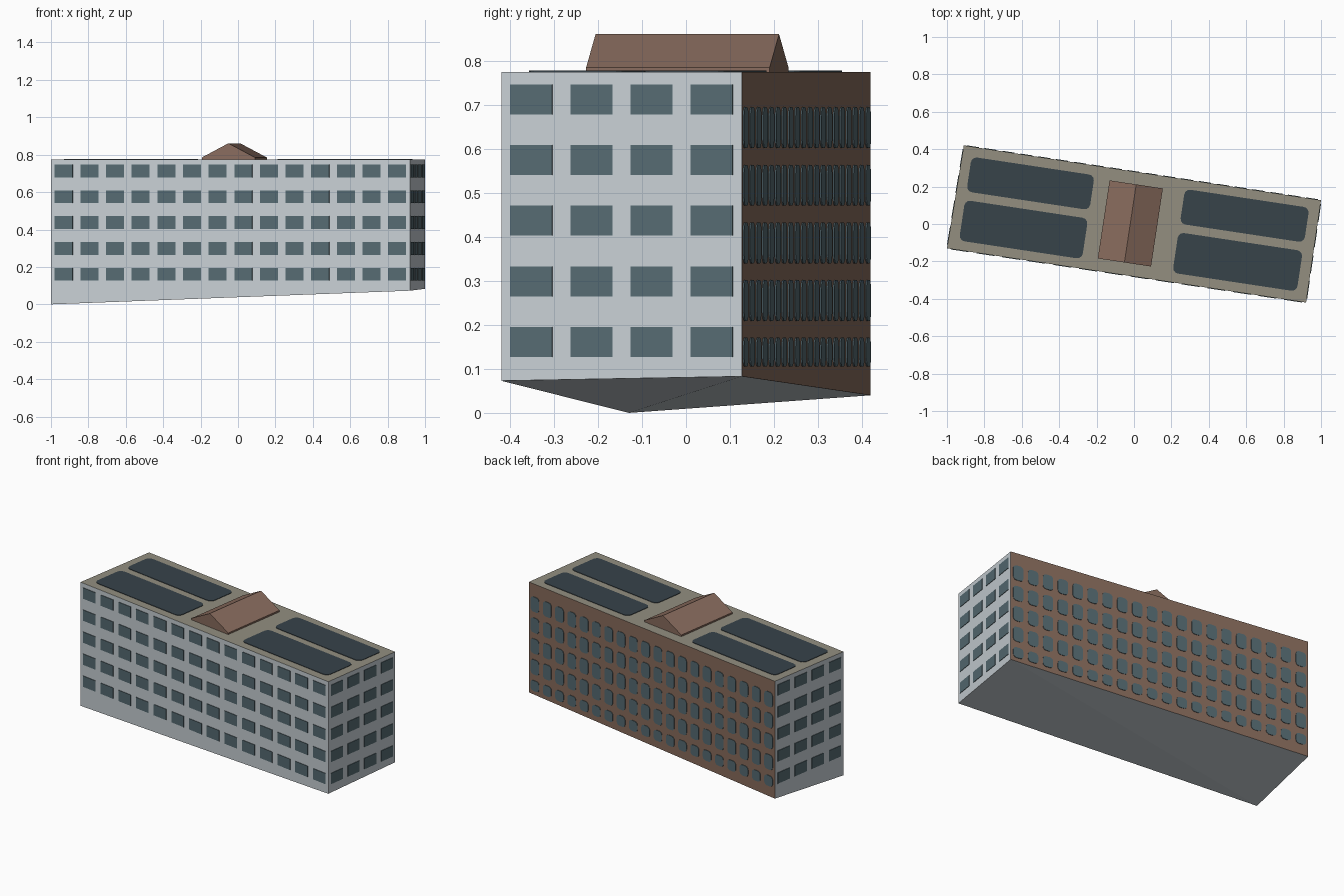
import bpy, bmesh, math
from mathutils import Vector

cube = bpy.data.objects.get("Cube")
if cube:
    bpy.data.objects.remove(cube)


def material(name, rgb):
    """Flat colour from 0-255 display values."""
    lin = [((c / 255 + 0.055) / 1.055) ** 2.4 for c in rgb] + [1.0]
    m = bpy.data.materials.new(name)
    m.use_nodes = True
    m.diffuse_color = lin
    m.node_tree.nodes["Principled BSDF"].inputs["Base Color"].default_value = lin
    return m


pale = material("pale_wall", (200, 208, 213))
brick = material("brown_wall", (137, 108, 92))
glass = material("window_glass", (86, 107, 114))
gravel = material("roof_gravel", (147, 143, 128))
panel = material("roof_panel", (55, 67, 74))
tile = material("gable_tile", (137, 108, 94))

UP = Vector((0, 0, 1))
TOP = 0.775
# Footprint corners with the sloping ground height of each
FOOT = [Vector(p) for p in ((-1, -0.13, 0), (0.92, -0.42, 0.073),
                            (1, 0.127, 0.083), (-0.91, 0.42, 0.04))]
U = (FOOT[1] - FOOT[0]).to_2d().to_3d().normalized()
V = UP.cross(U)


def finish(name, bm, mats):
    bmesh.ops.recalc_face_normals(bm, faces=bm.faces)
    mesh = bpy.data.meshes.new(name)
    bm.to_mesh(mesh)
    bm.free()
    for m in mats:
        mesh.materials.append(m)
    obj = bpy.data.objects.new(name, mesh)
    bpy.context.collection.objects.link(obj)
    return obj


def rounded(x0, x1, y0, y1, r, steps=3):
    """Outline of a rectangle with rounded corners."""
    if r == 0:
        return [(x0, y0), (x1, y0), (x1, y1), (x0, y1)]
    corners = [(x1 - r, y1 - r), (x0 + r, y1 - r), (x0 + r, y0 + r), (x1 - r, y0 + r)]
    return [(cx + r * math.cos(a), cy + r * math.sin(a))
            for q, (cx, cy) in enumerate(corners)
            for a in [(q + k / steps) * math.pi / 2 for k in range(steps + 1)]]


def plates(name, origin, right, up, rects, r, mat, thick=0.003):
    """Thin plates lying on the plane spanned by right and up."""
    bm = bmesh.new()
    out = right.cross(up) * thick
    for rect in rects:
        pts = [origin + right * x + up * y for x, y in rounded(*rect, r)]
        outer = [bm.verts.new(p + out) for p in pts]
        inner = [bm.verts.new(p - out) for p in pts]
        bm.faces.new(outer)
        for i in range(len(pts)):
            j = (i + 1) % len(pts)
            bm.faces.new((inner[i], inner[j], outer[j], outer[i]))
    finish(name, bm, [mat])


# Main block: pale walls, brown back wall, gravel roof, sloping underside
bm = bmesh.new()
low = [bm.verts.new(p) for p in FOOT]
high = [bm.verts.new((p.x, p.y, TOP)) for p in FOOT]
bm.faces.new(high).material_index = 2
bm.faces.new((low[0], low[2], low[1]))
bm.faces.new((low[0], low[3], low[2]))
for i in range(4):
    j = (i + 1) % 4
    wall = bm.faces.new((low[i], low[j], high[j], high[i]))
    wall.material_index = 1 if i == 2 else 0
finish("main_block", bm, [pale, brick, gravel])


# Windows: a regular grid on each wall
def window_grid(name, i, columns, margin, rows, r):
    a, b = (FOOT[k % 4].to_2d().to_3d() for k in (i, i + 1))
    pitch = (b - a).length / columns
    rects = [((c + margin) * pitch, (c + 1 - margin) * pitch, z0, z1)
             for c in range(columns) for z0, z1 in rows]
    plates(name, a, (b - a).normalized(), UP, rects, r, glass)


square_rows = [(0.127 + 0.138 * k, 0.195 + 0.138 * k) for k in range(5)]
round_rows = [(max(0.105, 0.078 + 0.131 * k), 0.171 + 0.131 * k) for k in range(5)]
window_grid("front_windows", 0, 14, 0.15, square_rows, 0)
window_grid("left_windows", 1, 4, 0.15, square_rows, 0)
window_grid("back_windows", 2, 20, 0.16, round_rows, 0.02)
window_grid("right_windows", 3, 4, 0.15, square_rows, 0)

# Four dark roof panels with rounded corners
spans = [(-0.912, -0.247), (0.242, 0.914)]
depths = [(0.038, 0.226), (-0.227, -0.008)]
plates("roof_panels", UP * TOP, U, V, [s + d for s in spans for d in depths], 0.03, panel)

# Gabled roof house: low eaves and a ridge running front to back
profile = [(-0.164, TOP), (0.124, TOP), (0.124, TOP + 0.01),
           (-0.02, 0.861), (-0.164, TOP + 0.01)]
bm = bmesh.new()
ends = [[bm.verts.new(U * x + V * y + UP * z) for x, z in profile] for y in (-0.211, 0.211)]
for end in ends:
    bm.faces.new(end)
for i in range(len(profile)):
    j = (i + 1) % len(profile)
    bm.faces.new((ends[0][i], ends[0][j], ends[1][j], ends[1][i]))
finish("roof_gable", bm, [tile])
